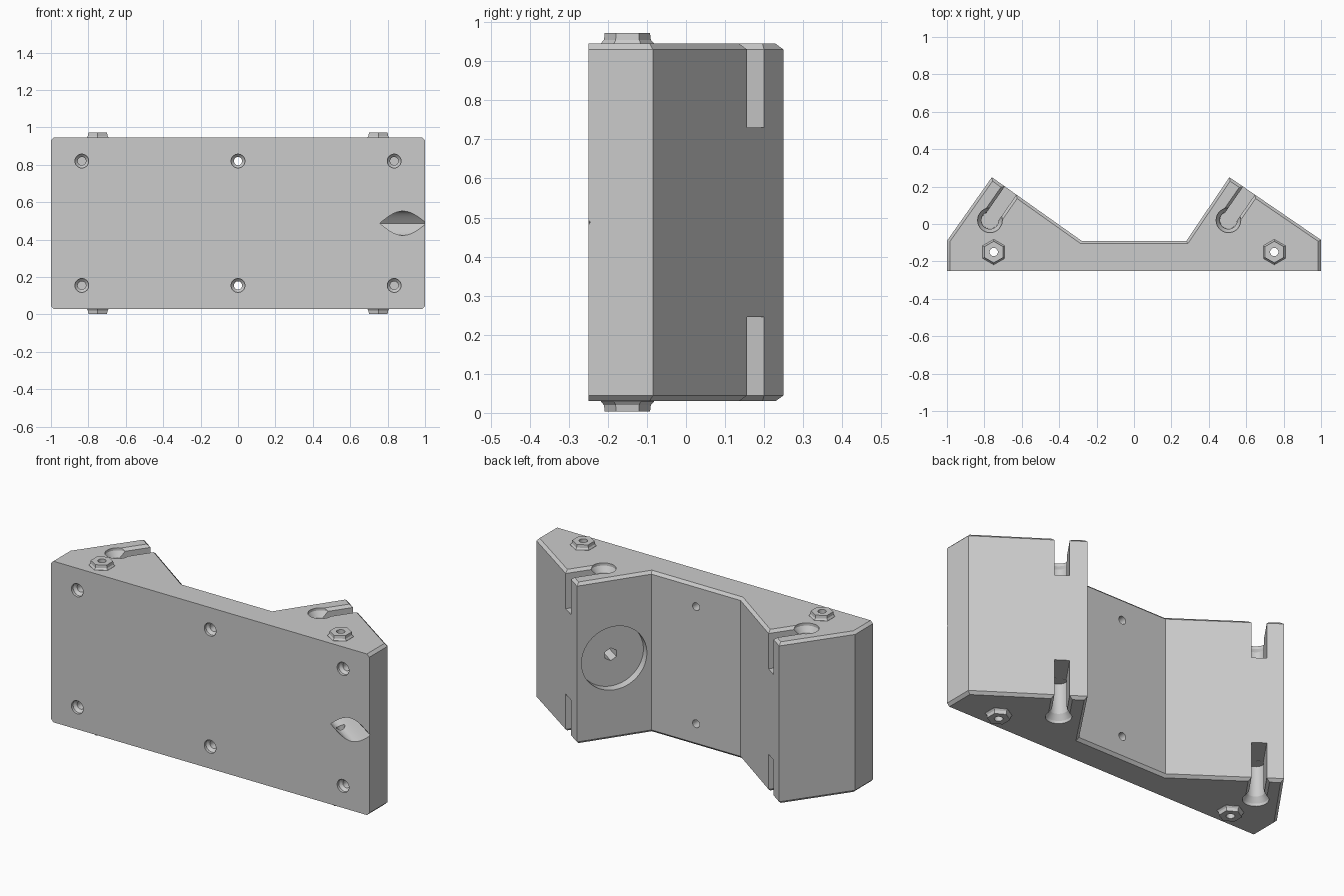
import bpy, bmesh, math
from mathutils import Vector

cube = bpy.data.objects.get("Cube")
if cube:
    bpy.data.objects.remove(cube, do_unlink=True)

grey = bpy.data.materials.new("light_grey")
grey.use_nodes = True
grey.diffuse_color = (0.6, 0.6, 0.6, 1)
grey.node_tree.nodes["Principled BSDF"].inputs["Base Color"].default_value = (0.6, 0.6, 0.6, 1)

LOW, HIGH, FRONT = 0.03, 0.945, -0.25
CHAMFER = 0.015
MID = (LOW + HIGH) / 2


def loft(name, rings):
    """Solid through a list of matching point rings, capped at both ends."""
    bm = bmesh.new()
    loops = [[bm.verts.new(p) for p in ring] for ring in rings]
    n = len(loops[0])
    for a, b in zip(loops, loops[1:]):
        for i in range(n):
            j = (i + 1) % n
            bm.faces.new((a[i], a[j], b[j], b[i]))
    bm.faces.new(loops[0][::-1])
    bm.faces.new(loops[-1])
    bmesh.ops.recalc_face_normals(bm, faces=bm.faces)
    mesh = bpy.data.meshes.new(name)
    bm.to_mesh(mesh)
    bm.free()
    mesh.materials.append(grey)
    obj = bpy.data.objects.new(name, mesh)
    bpy.context.collection.objects.link(obj)
    return obj


def frame(axis):
    """Sideways and upright directions across an axis."""
    axis = Vector(axis).normalized()
    up = Vector((0, 1, 0)) if abs(axis.z) > 0.9 else Vector((0, 0, 1))
    return axis, axis.cross(up).normalized(), up


def turned(name, origin, axis, profile, sides=32):
    """Round or many-sided solid from (distance, radius) pairs along an axis."""
    axis, side, up = frame(axis)
    angles = [math.tau * i / sides for i in range(sides)]
    return loft(name, [[Vector(origin) + axis * d + side * (r * math.sin(a)) + up * (r * math.cos(a))
                        for a in angles] for d, r in profile])


def prism(name, origin, axis, section, start, end):
    """Extrude a (sideways, upright) section along an axis."""
    axis, side, up = frame(axis)
    return loft(name, [[Vector(origin) + axis * d + side * s + up * t for s, t in section]
                       for d in (start, end)])


# Main body: twin-winged outline with chamfered ends, sharp along the front
outline = [(-1, FRONT), (1, FRONT), (1, -0.085), (0.51, 0.25), (0.28, -0.09),
           (-0.28, -0.09), (-0.76, 0.25), (-1, -0.09)]
body = loft("mounting_body", [[(x, y, z) for x, y in outline] for z in (LOW, HIGH)])
bm = bmesh.new()
bm.from_mesh(body.data)
rim = [e for e in bm.edges
       if abs(e.verts[0].co.z - e.verts[1].co.z) < 0.01
       and max(v.co.y for v in e.verts) > FRONT + 0.01]
bmesh.ops.bevel(bm, geom=rim, offset=CHAMFER, segments=1, affect='EDGES')
bm.to_mesh(body.data)
bm.free()


def combine(tool, operation='DIFFERENCE'):
    tool.hide_render = True
    mod = body.modifiers.new(tool.name, 'BOOLEAN')
    mod.operation, mod.object, mod.solver = operation, tool, 'EXACT'
    bpy.context.view_layer.objects.active = body
    bpy.ops.object.modifier_apply(modifier=mod.name)
    bpy.data.objects.remove(tool, do_unlink=True)


# Six-sided bosses on both ends, each pair with a hole right through
for x in (-0.75, 0.75):
    for z, d in ((HIGH, 1), (LOW, -1)):
        combine(turned("boss", (x, -0.15, z), (0, 0, d),
                       [(-0.02, 0.068), (0.001, 0.068), (0.01, 0.06), (0.027, 0.058)], 6), 'UNION')
    combine(turned("boss_hole", (x, -0.15, 0), (0, 0, 1), [(-0.1, 0.022), (1.1, 0.022)]))

# Keyholes on both ends, with a slot out through each wing's slanted back
slot_section = [(-0.038, -0.215), (0.038, -0.215), (0.038, -CHAMFER),
                (0.068, CHAMFER), (-0.068, CHAMFER), (-0.038, -CHAMFER)]
for x in (-0.77, 0.505):
    for z, d in ((HIGH, 1), (LOW, -1)):
        combine(turned("keyhole", (x, 0.02, z), (0, 0, -d),
                       [(-0.02, 0.066), (0.015, 0.066), (0.045, 0.047), (0.214, 0.045)]))
        section = [(s, t * d) for s, t in slot_section]
        combine(prism("keyhole_slot", (x, 0.02, z), (0.57, 0.82, 0), section, 0.01, 0.4))

# Countersunk screw holes in the front; the middle pair goes through
for x in (-0.835, 0, 0.835):
    for z in (0.155, 0.82):
        depth = 0.3 if x == 0 else 0.1
        combine(turned("screw_hole", (x, FRONT, z), (0, 1, 0),
                       [(-0.01, 0.037), (0.015, 0.037), (0.03, 0.022), (depth, 0.022)]))

# Round recess in the left wing, with an angled bore and access port to the front
face_mid = Vector((0.395, 0.08, MID))
bore = Vector((0.34, -0.23, 0)).normalized()
combine(turned("round_recess", face_mid, bore, [(-0.1, 0.18), (0.05, 0.18)], 64))
steps = 16
half = [-1 + 2 * i / steps for i in range(steps + 1)]
lens = [(0.07 * t, 0.065 * math.cos(t * math.pi / 2)) for t in half]
lens += [(s, -t) for s, t in lens[-2:0:-1]]
combine(prism("access_port", face_mid, bore, lens, 0.25, 0.9))
combine(turned("bore", face_mid, bore, [(0.02, 0.036), (0.4, 0.036)], 6))

# Smooth only the round walls
for o in bpy.context.selected_objects:
    o.select_set(False)
body.select_set(True)
bpy.context.view_layer.objects.active = body
bpy.ops.object.shade_smooth_by_angle(angle=math.radians(25))
